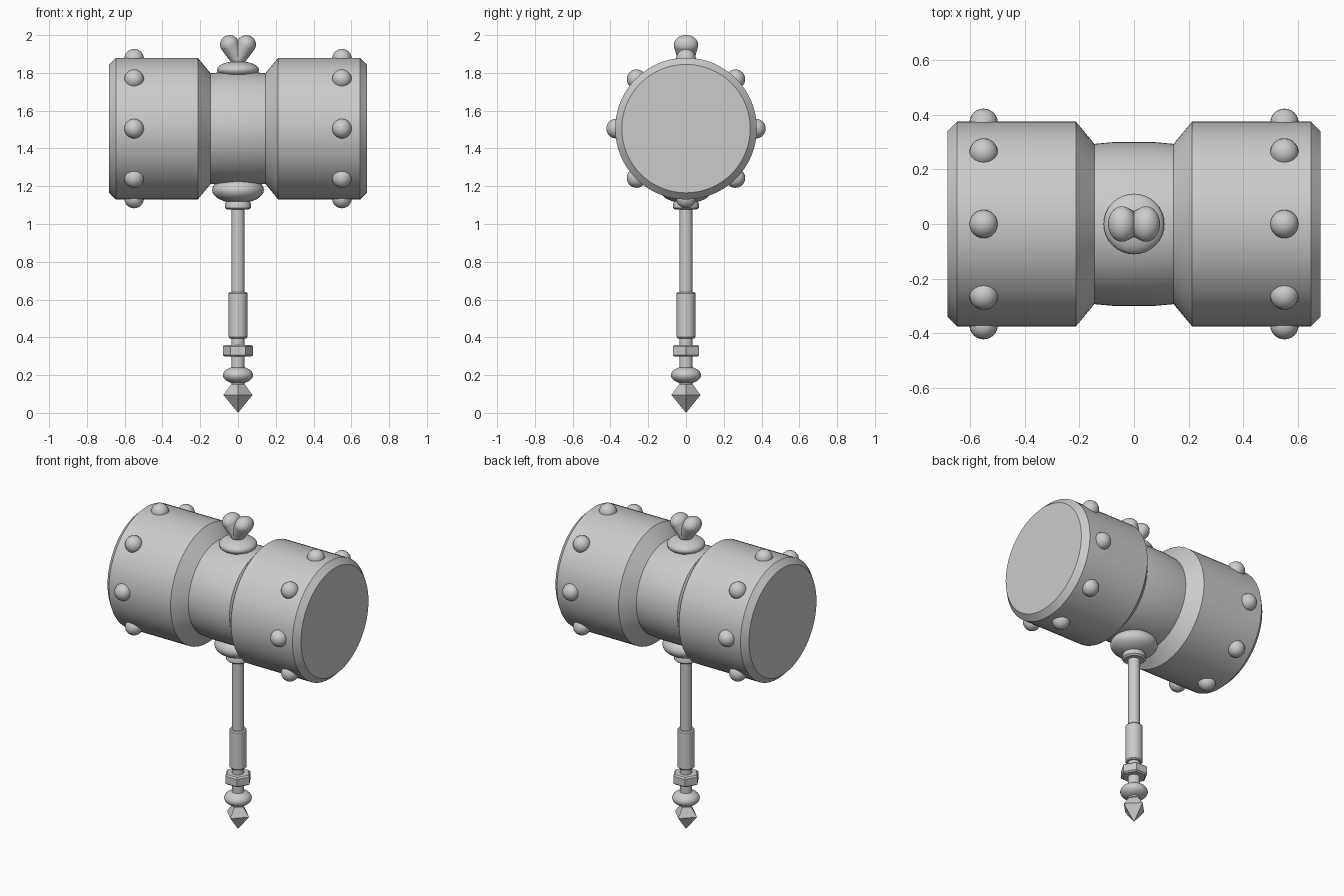
import bpy, bmesh, math
from mathutils import Matrix, Vector

if "Cube" in bpy.data.objects:
    bpy.data.objects.remove(bpy.data.objects["Cube"])


def finish(bm, name, smooth=True):
    bmesh.ops.recalc_face_normals(bm, faces=bm.faces[:])
    me = bpy.data.meshes.new(name)
    bm.to_mesh(me)
    bm.free()
    ob = bpy.data.objects.new(name, me)
    bpy.context.collection.objects.link(ob)
    if smooth:
        bpy.ops.object.select_all(action='DESELECT')
        ob.select_set(True)
        bpy.context.view_layer.objects.active = ob
        bpy.ops.object.shade_smooth_by_angle(angle=math.radians(30))
    return ob


def lathe(name, profile, seg=32, smooth=True, matrix=None):
    """Revolve (radius, z) points around z; zero radius makes a tip."""
    bm = bmesh.new()
    rings = []
    for r, z in profile:
        if r == 0:
            rings.append([bm.verts.new((0, 0, z))] * seg)
        else:
            rings.append([bm.verts.new((r * math.cos(2 * math.pi * i / seg),
                                        r * math.sin(2 * math.pi * i / seg), z))
                          for i in range(seg)])
    for a, b in zip(rings, rings[1:]):
        for i in range(seg):
            j = (i + 1) % seg
            bm.faces.new(list(dict.fromkeys((a[i], a[j], b[j], b[i]))))
    for end, (r, _) in ((rings[0], profile[0]), (rings[-1], profile[-1])):
        if r > 0:
            bm.faces.new(end)
    if matrix:
        bm.transform(matrix)
    return finish(bm, name, smooth)


def ball(name, loc, scale, seg=32):
    bm = bmesh.new()
    bmesh.ops.create_uvsphere(bm, u_segments=seg, v_segments=seg // 2, radius=1,
                              matrix=Matrix.LocRotScale(Vector(loc), None, Vector(scale)))
    return finish(bm, name)


HEAD_Z = 1.505

# Hammer head: two chamfered drums joined by a narrower, slightly swollen neck
half = [(0.30, 0.07), (0.293, 0.145), (0.375, 0.213), (0.375, 0.647), (0.34, 0.682)]
profile = [(r, -x) for r, x in reversed(half)] + half
lathe("hammer_head", profile, 64,
      matrix=Matrix.Translation((0, 0, HEAD_Z)) @ Matrix.Rotation(math.pi / 2, 4, 'Y'))

# Ring of eight studs on each drum
for side, label in ((-1, "left"), (1, "right")):
    for i in range(8):
        a = i * math.pi / 4
        ball(f"stud_{label}_{i + 1}",
             (side * 0.55, 0.37 * math.cos(a), HEAD_Z + 0.37 * math.sin(a)),
             (0.052,) * 3, 24)

# Collars above and below the neck
ball("top_collar", (0, 0, 1.817), (0.111, 0.111, 0.045))
ball("lower_collar", (0, 0, 1.18), (0.137, 0.137, 0.07))
lathe("collar_ring", [(0.058, 1.077), (0.069, 1.086), (0.069, 1.106), (0.06, 1.125)])

# Handle shaft and thicker grip
lathe("shaft", [(0.035, 0.15), (0.035, 1.15)])
lathe("grip", [(0.044, 0.395), (0.05, 0.402), (0.05, 0.633), (0.044, 0.64)])

# Hexagonal nut, round bead and four-sided spike at the butt
lathe("hex_nut", [(0.07, 0.298), (0.08, 0.306), (0.08, 0.352), (0.07, 0.36)], 6, False)
ball("pommel_bead", (0, 0, 0.2), (0.08, 0.08, 0.046))
lathe("pommel_spike", [(0, 0), (0.077, 0.095), (0, 0.2)], 4, False)

# Heart finial: two leaning lobes that meet at the bottom
for side, label in ((-1, "left"), (1, "right")):
    bm = bmesh.new()
    for loc, s in (((side * 0.044, 0, 1.95), (0.051, 0.065, 0.05)),
                   ((side * 0.004, 0, 1.875), (0.038, 0.045, 0.035))):
        bmesh.ops.create_uvsphere(bm, u_segments=32, v_segments=16, radius=1,
                                  matrix=Matrix.LocRotScale(Vector(loc), None, Vector(s)))
    res = bmesh.ops.convex_hull(bm, input=bm.verts[:])
    inner = [g for g in res["geom_interior"] if isinstance(g, bmesh.types.BMVert)]
    bmesh.ops.delete(bm, geom=inner, context='VERTS')
    finish(bm, f"heart_lobe_{label}")
